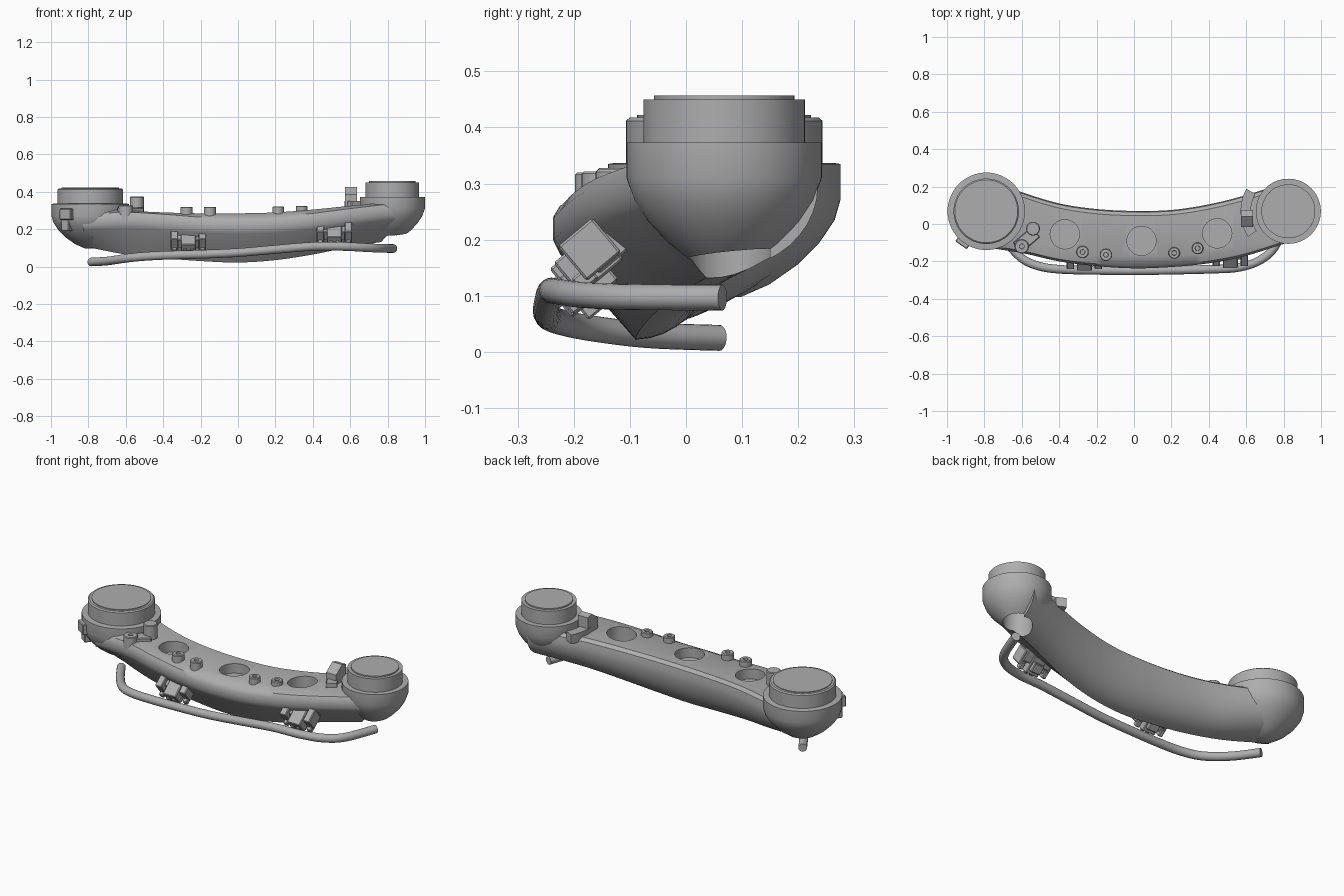
import bpy, bmesh, math
from mathutils import Vector, Matrix

cube = bpy.data.objects.get("Cube")
if cube:
    bpy.data.objects.remove(cube, do_unlink=True)

grey = bpy.data.materials.new("plain_grey")
grey.use_nodes = True
grey.diffuse_color = (0.42, 0.42, 0.42, 1)
grey.node_tree.nodes["Principled BSDF"].inputs["Base Color"].default_value = (0.42, 0.42, 0.42, 1)


def finish(name, bm, angle=35):
    bmesh.ops.recalc_face_normals(bm, faces=bm.faces)
    mesh = bpy.data.meshes.new(name)
    bm.to_mesh(mesh)
    bm.free()
    mesh.materials.append(grey)
    obj = bpy.data.objects.new(name, mesh)
    bpy.context.collection.objects.link(obj)
    smooth(obj, angle)
    return obj


def select(obj):
    bpy.ops.object.select_all(action='DESELECT')
    obj.select_set(True)
    bpy.context.view_layer.objects.active = obj


def smooth(obj, angle=35):
    select(obj)
    bpy.ops.object.shade_smooth_by_angle(angle=math.radians(angle))


def skin(name, rings, angle=35):
    """Join closed rings of points and cap both ends."""
    bm = bmesh.new()
    loops = [[bm.verts.new(p) for p in ring] for ring in rings]
    n = len(loops[0])
    for a, b in zip(loops, loops[1:]):
        for i in range(n):
            j = (i + 1) % n
            bm.faces.new((a[i], a[j], b[j], b[i]))
    bm.faces.new(loops[0])
    bm.faces.new(loops[-1])
    return finish(name, bm, angle)


def lathe(name, x, y, profile, sides=64):
    steps = [2 * math.pi * i / sides for i in range(sides)]
    return skin(name, [[(x + r * math.cos(a), y + r * math.sin(a), z) for a in steps]
                       for r, z in profile])


def box(name, centre, size, matrix=Matrix(), bevel=0.004):
    bm = bmesh.new()
    bmesh.ops.create_cube(bm, size=1)
    bmesh.ops.scale(bm, vec=size, verts=bm.verts)
    bmesh.ops.bevel(bm, geom=bm.edges[:], offset=bevel, segments=1, affect='EDGES')
    bm.transform(matrix @ Matrix.Translation(centre))
    return finish(name, bm, 30)


def cut(obj, cutter):
    mod = obj.modifiers.new("cut", 'BOOLEAN')
    mod.operation = 'DIFFERENCE'
    mod.solver = 'EXACT'
    mod.object = cutter
    select(obj)
    bpy.ops.object.modifier_apply(modifier=mod.name)
    smooth(obj)


def spline(points, per=6):
    """Smooth interpolation through points of any dimension."""
    out = []
    for i in range(len(points) - 1):
        p = [points[max(0, min(len(points) - 1, i + k))] for k in (-1, 0, 1, 2)]
        for s in range(per):
            t = s / per
            out.append([0.5 * (2 * b + (c - a) * t + (2 * a - 5 * b + 4 * c - d) * t * t
                               + (3 * b - a - 3 * c + d) * t ** 3) for a, b, c, d in zip(*p)])
    return out + [list(points[-1])]


# Curved beam: x, front y, back y, keel y, keel z, lip z, top z
stations = [
    (-.83, -.12, .25, .03, .11, .22, .315),
    (-.6, -.155, .17, -.02, .065, .23, .30),
    (-.4, -.2, .11, -.06, .045, .22, .29),
    (-.2, -.225, .08, -.08, .03, .205, .285),
    (0, -.237, .07, -.09, .022, .20, .285),
    (.2, -.23, .075, -.085, .035, .205, .29),
    (.4, -.21, .105, -.06, .065, .225, .305),
    (.6, -.17, .155, -.01, .105, .25, .325),
    (.85, -.09, .235, .06, .145, .28, .345),
]


def section(x, front, back, keel_y, keel_z, lip, top):
    ring = [(front + .06, top), (front + .012, lip + .06), (front, lip + .04), (front, lip),
            (front + .012, lip - .025)]
    shoulder = top - .05
    for i in range(11):
        a = math.pi / 2 * i / 10
        ring.append((keel_y + (back - keel_y) * math.sin(a),
                     shoulder - (shoulder - keel_z) * math.cos(a)))
    ring += [(back - .006, top - .015), (back - .025, top)]
    return [(x, y, z) for y, z in ring]


beam = skin("curved_beam", [section(*s) for s in spline(stations)], 40)

# End housings with flange, drum and cap
left_x, right_x, end_y = .825, -.79, .068
right_housing = lathe("right_end_housing", right_x, end_y, [
    (.03, .098), (.08, .12), (.13, .155), (.17, .195), (.197, .235), (.207, .27),
    (.207, .335), (.195, .337)])
lathe("right_drum", right_x, end_y, [(.175, .32), (.175, .412), (.168, .418)])
lathe("right_cap", right_x, end_y, [(.155, .40), (.155, .422)])
left_housing = lathe("left_end_housing", left_x, end_y, [
    (.02, .142), (.06, .163), (.10, .195), (.135, .232), (.16, .27), (.174, .31),
    (.174, .373)])
lathe("left_drum", left_x, end_y, [(.144, .36), (.144, .45)])
lathe("left_cap", left_x, end_y, [(.125, .44), (.125, .457)])

# Round pockets in the beam top and the socket under the left end
for x, y in ((-.37, -.055), (.04, -.09), (.445, -.05)):
    cutter = lathe("pocket_cutter", x, y, [(.078, .23), (.078, .4)], 40)
    cut(beam, cutter)
    bpy.data.objects.remove(cutter)
socket = lathe("socket_cutter", .83, .078, [(.075, .02), (.075, .30)], 40)
cut(beam, socket)
cut(left_housing, socket)
bpy.data.objects.remove(socket)

# Bosses on the top, each with a small bore
bosses = [(-.275, -.15, .033, .32), (-.15, -.165, .033, .32), (.215, -.155, .031, .322),
          (.34, -.13, .031, .325), (-.6, -.12, .038, .328), (-.54, -.025, .037, .375)]
for i, (x, y, r, z) in enumerate(bosses):
    profile = [(r, .24), (r, z - .004), (r - .004, z)]
    if i < 5:
        profile += [(.013, z), (.012, z - .025)]
    lathe("top_boss", x, y, profile, 28)
box("boss_plate", (0, 0, 0), (.13, .07, .03),
    Matrix.Translation((-.575, -.085, .30)) @ Matrix.Rotation(math.radians(40), 4, 'Z'))

# Front bumper-like tube
path = [Vector(p) for p in spline([
    (-.785, .06, .025), (-.70, -.07, .03), (-.61, -.175, .043), (-.52, -.222, .053),
    (-.4, -.242, .06), (-.2, -.248, .066), (0, -.25, .075), (.2, -.247, .092),
    (.4, -.242, .108), (.56, -.232, .108), (.68, -.19, .102), (.76, -.11, .098),
    (.83, .065, .097)])]
rings = []
for i, p in enumerate(path):
    along = (path[min(i + 1, len(path) - 1)] - path[max(i - 1, 0)]).normalized()
    side = along.cross(Vector((0, 0, 1))).normalized()
    up = side.cross(along)
    rings.append([p + .023 * (side * math.cos(a) + up * math.sin(a))
                  for a in (2 * math.pi * k / 20 for k in range(20))])
skin("front_tube", rings, 50)

# Tilted clamp brackets between beam and tube
for name, x, y, z in (("right", -.265, -.185, .125), ("left", .515, -.17, .165)):
    tilt = Matrix.Translation((x, y, z)) @ Matrix.Rotation(math.radians(40), 4, 'X')
    box(name + "_clamp_base", (0, .03, 0), (.17, .07, .06), tilt)
    box(name + "_clamp_block", (0, -.005, 0), (.08, .10, .075), tilt)
    box(name + "_clamp_foot", (0, -.01, -.04), (.06, .05, .04), tilt)
    for s in (-1, 1):
        box(name + "_clamp_cheek", (s * .075, .01, .015), (.04, .08, .08), tilt)
        box(name + "_clamp_tab", (s * .075, -.03, -.02), (.025, .04, .03), tilt)
        box(name + "_clamp_stud", (s * .018, -.057, 0), (.016, .014, .02), tilt, .002)

# Side lug on the right housing
box("side_lug", (0, 0, 0), (.075, .07, .06),
    Matrix.Translation((-.905, -.085, .28)) @ Matrix.Rotation(math.radians(-35), 4, 'Z'))
box("side_lug_rib", (0, 0, 0), (.05, .06, .09),
    Matrix.Translation((-.91, -.06, .235)) @ Matrix.Rotation(math.radians(-35), 4, 'Z'))

# Curved guard and upright beside the left housing
guard = []
for i in range(13):
    a = math.radians(152 + 60 * i / 12)
    guard.append([(left_x + r * math.cos(a), end_y + r * math.sin(a), z)
                  for r, z in ((.20, .30), (.255, .30), (.255, .352), (.20, .352))])
skin("curved_guard", guard)
upright = [[(x, y, z) for y, z in ((-.015, .3), (.075, .3), (.075, .415), (.04, .425), (-.015, .385))]
           for x in (.572, .635)]
skin("guard_upright", upright, 20)
